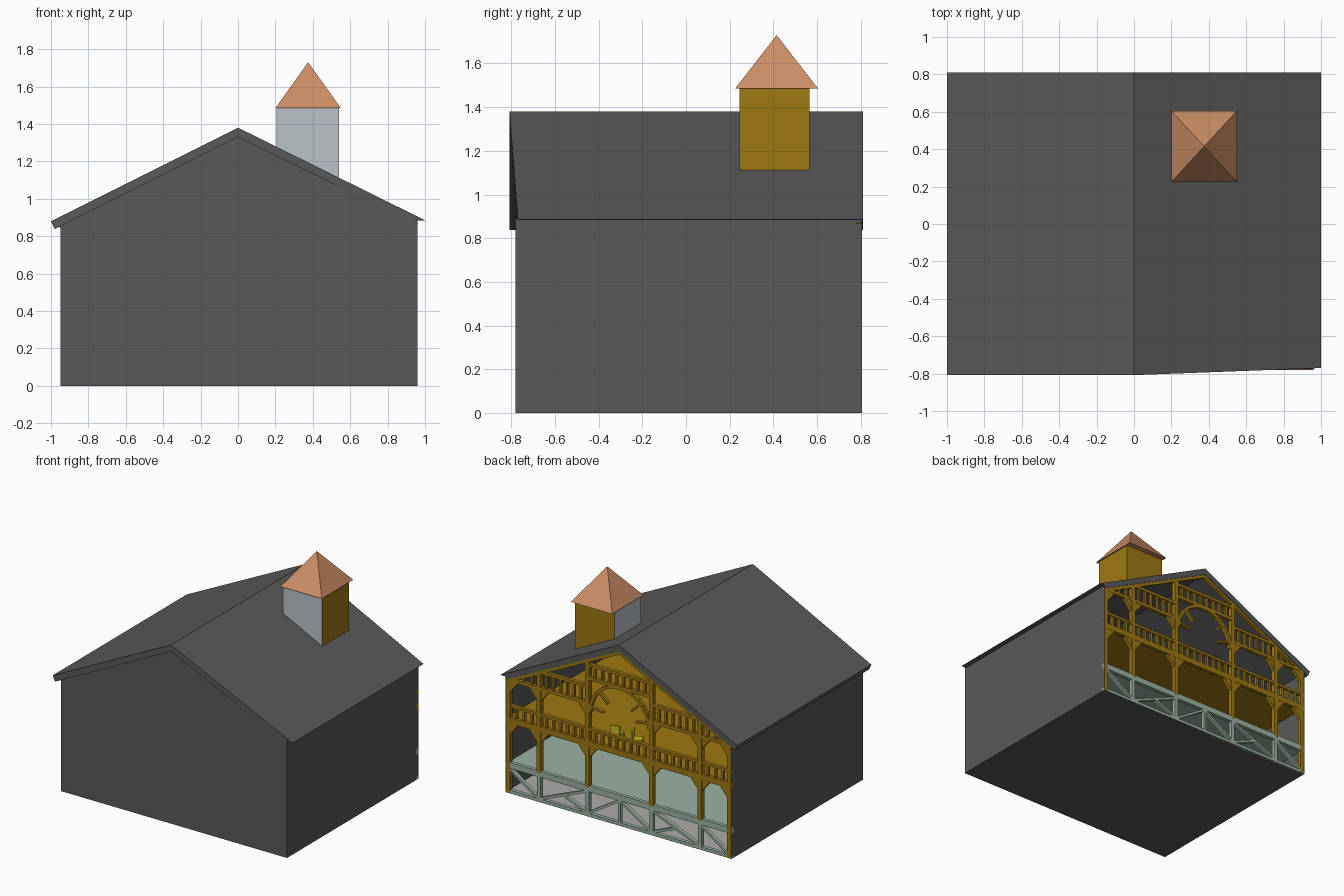
import bpy, bmesh, math
from mathutils import Matrix, Vector

if "Cube" in bpy.data.objects:
    bpy.data.objects.remove(bpy.data.objects["Cube"])

def mat(name, r, g, b):
    m = bpy.data.materials.new(name)
    m.diffuse_color = (r, g, b, 1)
    m.use_nodes = True
    m.node_tree.nodes["Principled BSDF"].inputs["Base Color"].default_value = m.diffuse_color
    return m

SLATE = mat("slate", .10, .10, .10)
OCHRE = mat("ochre", .34, .19, .006)
GREEN = mat("sage", .33, .45, .36)
ORANGE = mat("orange", .60, .27, .13)
PALE = mat("pale", .50, .55, .58)
YELLOW = mat("yellow", .55, .45, .01)
FLOOR = mat("pit_grey", .42, .40, .40)

def finish(name, bm, *mats):
    me = bpy.data.meshes.new(name)
    bm.normal_update()
    bm.to_mesh(me)
    bm.free()
    ob = bpy.data.objects.new(name, me)
    bpy.context.collection.objects.link(ob)
    for m in mats:
        me.materials.append(m)
    return ob

def poly(bm, pts):
    return bm.faces.new([bm.verts.new(p) for p in pts])

def box(bm, x0, x1, y0, y1, z0, z1):
    m = Matrix.Translation(((x0+x1)/2, (y0+y1)/2, (z0+z1)/2)) @ Matrix.Diagonal((x1-x0, y1-y0, z1-z0, 1))
    bmesh.ops.create_cube(bm, size=1, matrix=m)

def bar(bm, x0, z0, x1, z1, w, y0=.778, y1=.806):
    # timber lying in the facade plane
    a = math.atan2(z1-z0, x1-x0)
    m = (Matrix.Translation(((x0+x1)/2, (y0+y1)/2, (z0+z1)/2)) @ Matrix.Rotation(-a, 4, 'Y')
         @ Matrix.Diagonal((math.hypot(x1-x0, z1-z0), y1-y0, w, 1)))
    bmesh.ops.create_cube(bm, size=1, matrix=m)

def roof_z(x):
    return 1.325 - .495*abs(x)

XL, XR, YF, YB = -.95, .96, -.78, .807

# shell: front gable wall, side walls, base
bm = bmesh.new()
poly(bm, [(XL, YF, 0), (XR, YF, 0), (XR, YF, .89), (0, YF, 1.36), (XL, YF, .88)])
poly(bm, [(XR, YF, 0), (XR, YB, 0), (XR, YB, .89), (XR, YF, .89)])
poly(bm, [(XL, YB, 0), (XL, YF, 0), (XL, YF, .88), (XL, YB, .88)])
poly(bm, [(XL, YF, 0), (XL, YB, 0), (XR, YB, 0), (XR, YF, 0)])
finish("walls", bm, SLATE)

# roof slabs; the right front edge is slightly skewed
def roof_slab(name, prof, skew):
    bm = bmesh.new()
    f = [bm.verts.new((x, -.808 + skew*x, z)) for x, z in prof]
    b = [bm.verts.new((x, .81, z)) for x, z in prof]
    bm.faces.new(f)
    bm.faces.new(b)
    for i in range(len(prof)):
        j = (i+1) % len(prof)
        bm.faces.new((f[i], f[j], b[j], b[i]))
    bmesh.ops.recalc_face_normals(bm, faces=bm.faces)
    finish(name, bm, SLATE)

roof_slab("roof_left", [(0, 1.38), (0, 1.33), (-.98, .838), (-1, .88)], 0)
roof_slab("roof_right", [(0, 1.38), (0, 1.33), (.94, .868), (.96, .883), (1, .885)], .038)

# floors
def floor(name, z0, z1, m):
    bm = bmesh.new()
    box(bm, XL+.005, XR-.005, YF+.005, .79, z0, z1)
    finish(name, bm, m)
floor("pit_floor", .003, .006, FLOOR)
floor("lower_floor", .205, .22, GREEN)
floor("upper_floor", .555, .57, OCHRE)

POSTS = [-.93, -.68, -.27, .27, .68, .94]
bays = list(zip(POSTS, POSTS[1:]))

# understructure with diagonal braces
bm = bmesh.new()
for x in POSTS[1:-1]:
    bar(bm, x, 0, x, .2, .03)
for z, w in ((.012, .024), (.212, .045)):
    bar(bm, XL, z, XR, z, w)
for i, (a, b) in enumerate(bays):
    m = (a+b)/2
    if b-a < .3:
        bar(bm, a, .02, b, .19, .018)
    elif i == 2:
        bar(bm, a, .02, m, .19, .018)
        bar(bm, m, .19, b, .02, .018)
        bar(bm, m, .0, m, .2, .018)
    else:
        s = 1 if m < 0 else -1
        bar(bm, a, .105-s*.085, b, .105+s*.085, .018)
        bar(bm, m, .105, b if s > 0 else a, .02, .018)
finish("understructure", bm, GREEN)

# main timber frame
bm = bmesh.new()
for x in POSTS:
    lo = 0 if abs(x) > .9 else .22
    bar(bm, x, lo, x, roof_z(x), .034, .775, .807)
for s in (-1, 1):
    bar(bm, 0, 1.325, s*.955, roof_z(.955), .035)
for z, w in ((.555, .045), (.665, .02)):
    bar(bm, XL, z, XR, z, w)
for a, b in bays:
    mid = abs(a+b) < .1
    outer = b-a < .3
    beam = 1.055 if mid else .865
    bar(bm, a, beam, b, beam, .025)
    top = 1.155 if mid else .99
    if not outer:
        bar(bm, a, top, b, top, .022)
    # knee braces forming chamfered openings
    for z in ([.54] if mid else [.54, .86]):
        for x, s in ((a, 1), (b, -1)):
            p = [(x, z), (x+s*.085, z), (x+s*.065, z-.03), (x+s*.035, z-.065), (x+s*.012, z-.095), (x, z-.1)]
            f = poly(bm, [(u, .778, v) for u, v in p])
            r = bmesh.ops.extrude_face_region(bm, geom=[f])
            bmesh.ops.translate(bm, vec=(0, .026, 0), verts=[v for v in r['geom'] if isinstance(v, bmesh.types.BMVert)])
    # balusters and frieze slats
    n = round((b-a)/.06)
    for k in range(1, n):
        x = a + (b-a)*k/n
        bar(bm, x, .57, x, .66, .018, .783, .802)
        bar(bm, x, beam, x, roof_z(x) if outer else top, .016, .783, .802)
# central arch with short spokes
N = 14
arc = [(.25*math.cos(math.pi*i/N), .8+.25*math.sin(math.pi*i/N)) for i in range(N+1)]
for p, q in zip(arc, arc[1:]):
    bar(bm, *p, *q, .024)
for d in (10, 45, 135, 170):
    c, s = math.cos(math.radians(d)), math.sin(math.radians(d))
    bar(bm, .25*c, .8+.25*s, .14*c, .8+.14*s, .015)
bmesh.ops.recalc_face_normals(bm, faces=bm.faces)
finish("timber_facade", bm, OCHRE)

# two small chairs on the upper floor
for i, (x, y, rot) in enumerate(((.13, .64, 100), (-.04, .64, 20))):
    bm = bmesh.new()
    box(bm, -.035, .035, -.035, .035, .03, .045)
    box(bm, .028, .04, -.035, .035, .0, .11)
    box(bm, -.035, -.025, -.035, .035, 0, .03)
    ob = finish("chair_%d" % i, bm, YELLOW)
    ob.location = (x, y, .57)
    ob.rotation_euler.z = math.radians(rot)

# turret: pale on front and left, ochre on right and back
x0, x1, y0, y1, t = .207, .54, .245, .565, 1.485
zl, zr = 1.275, 1.11
bm = bmesh.new()
for i, ((ax, ay), (bx, by)) in enumerate((((x0, y0), (x1, y0)), ((x1, y0), (x1, y1)),
                                          ((x1, y1), (x0, y1)), ((x0, y1), (x0, y0)))):
    za, zb = (zl if ax == x0 else zr), (zl if bx == x0 else zr)
    f = poly(bm, [(ax, ay, za), (bx, by, zb), (bx, by, t), (ax, ay, t)])
    f.material_index = 1 if i in (0, 3) else 0
finish("turret", bm, OCHRE, PALE)

# turret roof
bm = bmesh.new()
base = [(.2, .225, t), (.55, .225, t), (.55, .605, t), (.2, .605, t)]
poly(bm, base[::-1])
for i in range(4):
    poly(bm, [base[i], base[(i+1) % 4], (.375, .415, 1.73)])
finish("turret_roof", bm, ORANGE)
